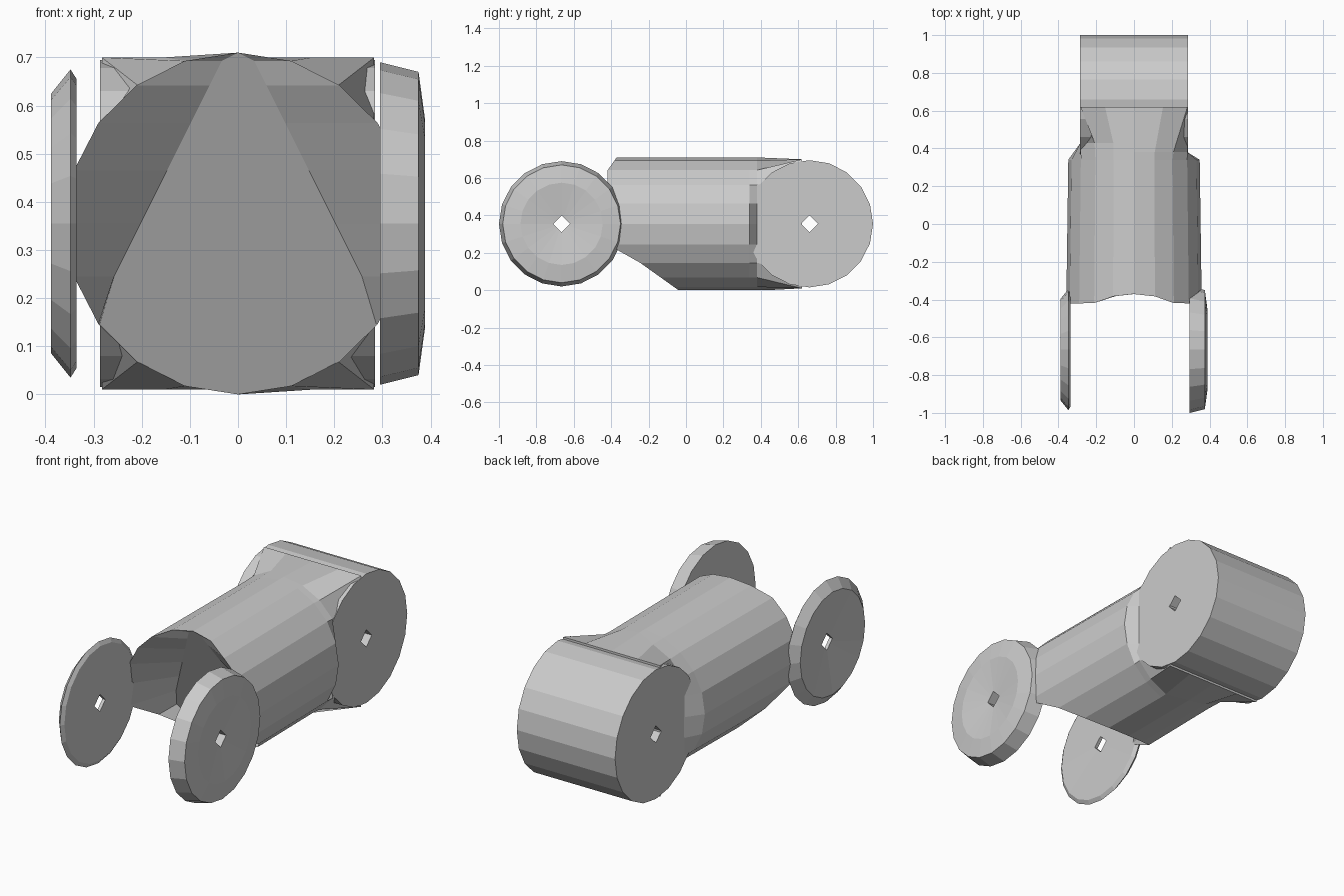
import bpy, bmesh, math

old = bpy.data.objects.get("Cube")
if old:
    bpy.data.objects.remove(old, do_unlink=True)

# Single plain grey
grey = bpy.data.materials.new("plain_grey")
grey.use_nodes = True
grey.diffuse_color = (0.6, 0.6, 0.6, 1)
grey.node_tree.nodes["Principled BSDF"].inputs["Base Color"].default_value = (0.6, 0.6, 0.6, 1)

SIDES = 20
MID_Z = 0.355
ANGLES = [2 * math.pi * i / SIDES for i in range(SIDES)]


def loft(name, rings, closed=False, caps=False):
    """Skin a row of equal-length rings, optionally looping or capping it."""
    bm = bmesh.new()
    rows = [[bm.verts.new(p) for p in ring] for ring in rings]
    pairs = list(zip(rows, rows[1:]))
    if closed:
        pairs.append((rows[-1], rows[0]))
    for a, b in pairs:
        for i in range(SIDES):
            j = (i + 1) % SIDES
            bm.faces.new((a[i], a[j], b[j], b[i]))
    if caps:
        bm.faces.new(rows[0])
        bm.faces.new(rows[-1])
    bmesh.ops.remove_doubles(bm, verts=bm.verts, dist=0.0005)
    bmesh.ops.recalc_face_normals(bm, faces=bm.faces)
    mesh = bpy.data.meshes.new(name)
    bm.to_mesh(mesh)
    bm.free()
    mesh.materials.append(grey)
    obj = bpy.data.objects.new(name, mesh)
    bpy.context.collection.objects.link(obj)
    return obj


def disc(name, y, profile):
    """Lathe (radius, x) points round the x axis; the bore is a diamond."""
    rings = []
    for r, x in profile:
        ring = []
        for a in ANGLES:
            c, s = math.cos(a), math.sin(a)
            k = r / (abs(c) + abs(s)) if r < 0.1 else r
            ring.append((x, y + k * c, MID_Z + k * s))
        rings.append(ring)
    return loft(name, rings, closed=True)


# Rear joint drum and the two front fork discs
disc("rear_drum", 0.66, [(0.045, -0.287), (0.34, -0.287), (0.34, 0.285), (0.045, 0.285)])
disc("left_fork_disc", -0.665,
     [(0.045, 0.295), (0.335, 0.295), (0.315, 0.375), (0.22, 0.388), (0.045, 0.365)])
disc("right_fork_disc", -0.665,
     [(0.045, -0.338), (0.3, -0.335), (0.32, -0.348), (0.27, -0.388), (0.045, -0.355)])


# Barrel: round body, squared where it meets the drum, scooped at the front
def front_y(z):
    if z < 0.17:
        return -0.04 - 1.4 * z
    return -0.42 + max(0, z - 0.64) * 0.7


def clamp(x, limit):
    return max(-limit, min(limit, x))


circle = [(0.355 * math.cos(a), MID_Z + 0.355 * math.sin(a)) for a in ANGLES]
scoop, front, shoulder, step, rear = [], [], [], [], []
for x, z in circle:
    slope_y = -0.37 + 0.48 * (0.71 - z)
    scoop.append((clamp(x, max(0.03, 0.3 - 0.5 * (z - 0.16))), max(slope_y, front_y(z)), z))
    front.append((x * 1.01, front_y(z), z))
    shoulder.append((x * 0.98, 0.34, z))
    step.append((clamp(x, 0.283), 0.38 if x > 0 else 0.43, z))
    rear.append((clamp(x * 1.4, 0.283), 0.62, MID_Z + clamp((z - MID_Z) * 1.25, 0.345)))
loft("barrel", [scoop, front, shoulder, step, rear], caps=True)
